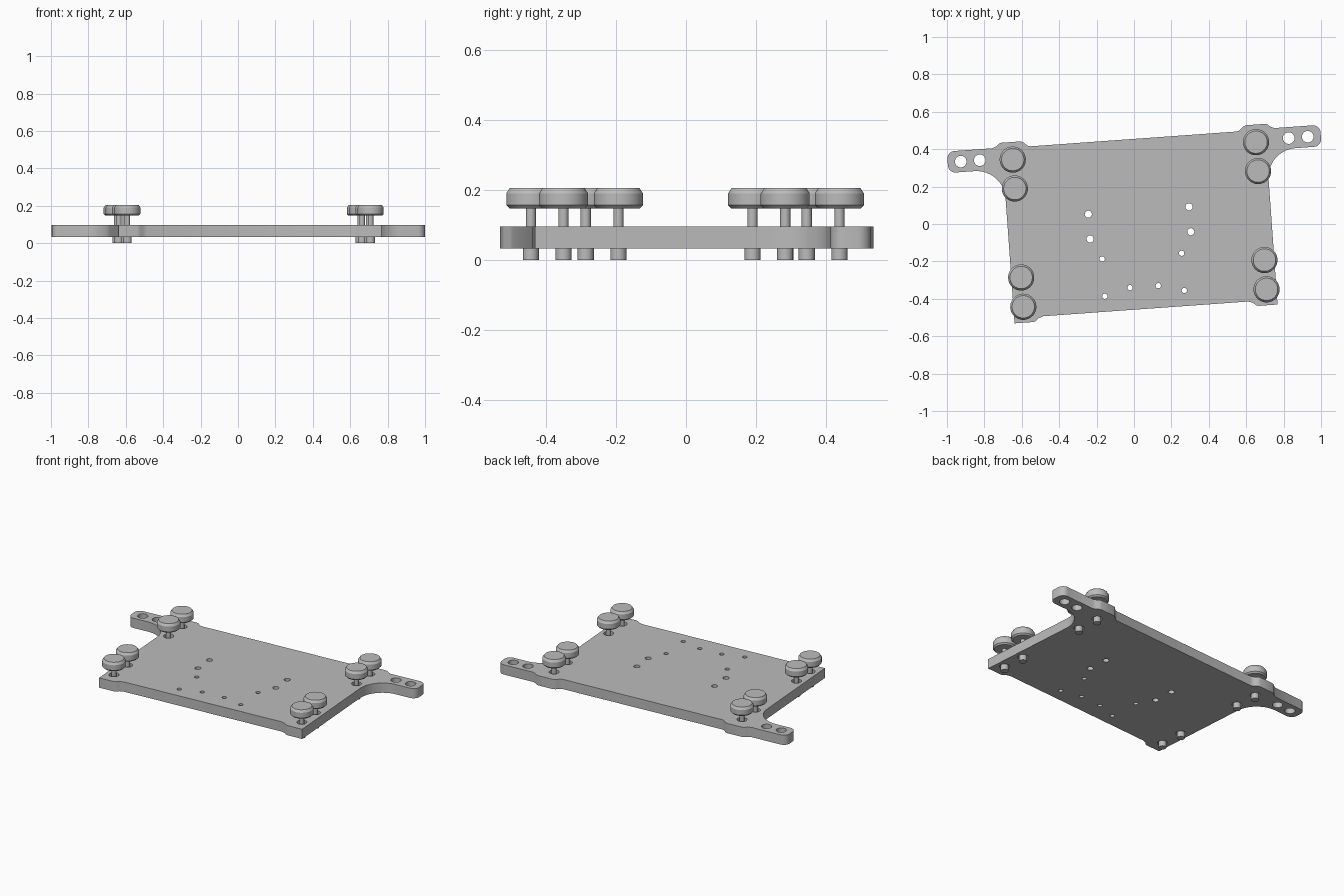
import bpy, bmesh, math
from mathutils import Matrix

if "Cube" in bpy.data.objects:
    bpy.data.objects.remove(bpy.data.objects["Cube"], do_unlink=True)

grey = bpy.data.materials.new("plain grey")
grey.use_nodes = True
GREY = (0.5, 0.5, 0.5, 1)
grey.diffuse_color = GREY
grey.node_tree.nodes["Principled BSDF"].inputs["Base Color"].default_value = GREY

# The whole assembly is turned slightly about z
PLACE = Matrix.Translation((0.03, 0, 0)) @ Matrix.Rotation(math.radians(4.1), 4, "Z")
BOTTOM, TOP = 0.032, 0.096


def arc(cx, cy, r, start, end, steps=8):
    angles = [math.radians(start + (end - start) * i / steps) for i in range(steps + 1)]
    return [(cx + r * math.cos(a), cy + r * math.sin(a)) for a in angles]


def circle(x, y, r):
    return arc(x, y, r, 0, 360, 32)[:-1]


def finish(obj):
    obj.data.materials.clear()
    obj.data.materials.append(grey)
    bpy.ops.object.select_all(action="DESELECT")
    obj.select_set(True)
    bpy.context.view_layer.objects.active = obj
    bpy.ops.object.shade_smooth_by_angle(angle=math.radians(30))


# Plate outline: one half from back middle to front middle, then mirrored
half = [(0.55, 0.456), (0.565, 0.459), (0.578, 0.469), (0.59, 0.481), (0.605, 0.486),
        (0.705, 0.486), (0.72, 0.482), (0.735, 0.469), (0.755, 0.46)]
half += arc(0.96, 0.42, 0.04, 90, 0)
half += arc(0.96, 0.385, 0.04, 0, -90)
half += arc(0.86, 0.19, 0.155, 90, 180, 12)
half += [(0.705, -0.482), (0.605, -0.482), (0.59, -0.478), (0.575, -0.464), (0.55, -0.455)]
outline = half + [(-x, y) for x, y in reversed(half)]

# Holes: tab holes, large and small mounting holes, pin clearance holes
PIN_ROWS = (0.392, 0.237, -0.24, -0.397)
PIN_X = 0.652
holes = [(0.93, 0.401, 0.031), (0.828, 0.401, 0.031),
         (0.27, 0.072, 0.019), (0.27, -0.061, 0.019),
         (0.213, -0.172, 0.014), (0.213, -0.372, 0.014), (0.076, -0.336, 0.014)]
holes += [(PIN_X, y, 0.03) for y in PIN_ROWS]

curve = bpy.data.curves.new("plate_outline", "CURVE")
curve.dimensions = "2D"
curve.fill_mode = "BOTH"
curve.extrude = (TOP - BOTTOM) / 2
loops = [outline] + [circle(s * x, y, r) for x, y, r in holes for s in (1, -1)]
for loop in loops:
    spline = curve.splines.new("POLY")
    spline.points.add(len(loop) - 1)
    for point, (x, y) in zip(spline.points, loop):
        point.co = (x, y, 0, 1)
    spline.use_cyclic_u = True
helper = bpy.data.objects.new("plate_outline", curve)
bpy.context.collection.objects.link(helper)
bpy.context.view_layer.update()
mesh = bpy.data.meshes.new_from_object(helper.evaluated_get(bpy.context.evaluated_depsgraph_get()))
bpy.data.objects.remove(helper, do_unlink=True)

bm = bmesh.new()
bm.from_mesh(mesh)
bmesh.ops.remove_doubles(bm, verts=bm.verts, dist=1e-5)
bmesh.ops.recalc_face_normals(bm, faces=bm.faces)
bm.transform(PLACE @ Matrix.Translation((0, 0, (TOP + BOTTOM) / 2)))
bm.to_mesh(mesh)
bm.free()
plate = bpy.data.objects.new("base_plate", mesh)
bpy.context.collection.objects.link(plate)
finish(plate)

# Thumb pins: foot, thin stem and chamfered round head, turned from a profile
PROFILE = [(0, 0), (0.023, 0), (0.023, 0.04), (0.0145, 0.04), (0.0145, 0.147),
           (0.061, 0.147), (0.07, 0.156), (0.07, 0.19), (0.06, 0.205), (0, 0.205)]


def pin(name, x, y):
    bm = bmesh.new()
    verts = [bm.verts.new((r, 0, z)) for r, z in PROFILE]
    edges = [bm.edges.new(pair) for pair in zip(verts, verts[1:])]
    bmesh.ops.spin(bm, geom=verts + edges, cent=(0, 0, 0), axis=(0, 0, 1),
                   angle=math.tau, steps=32)
    bmesh.ops.remove_doubles(bm, verts=bm.verts, dist=1e-5)
    bmesh.ops.recalc_face_normals(bm, faces=bm.faces)
    bm.transform(PLACE @ Matrix.Translation((x, y, 0)))
    mesh = bpy.data.meshes.new(name)
    bm.to_mesh(mesh)
    bm.free()
    obj = bpy.data.objects.new(name, mesh)
    bpy.context.collection.objects.link(obj)
    finish(obj)


for side, s in (("left", 1), ("right", -1)):
    for i, y in enumerate(PIN_ROWS, 1):
        pin(f"{side}_thumb_pin_{i}", s * PIN_X, y)
